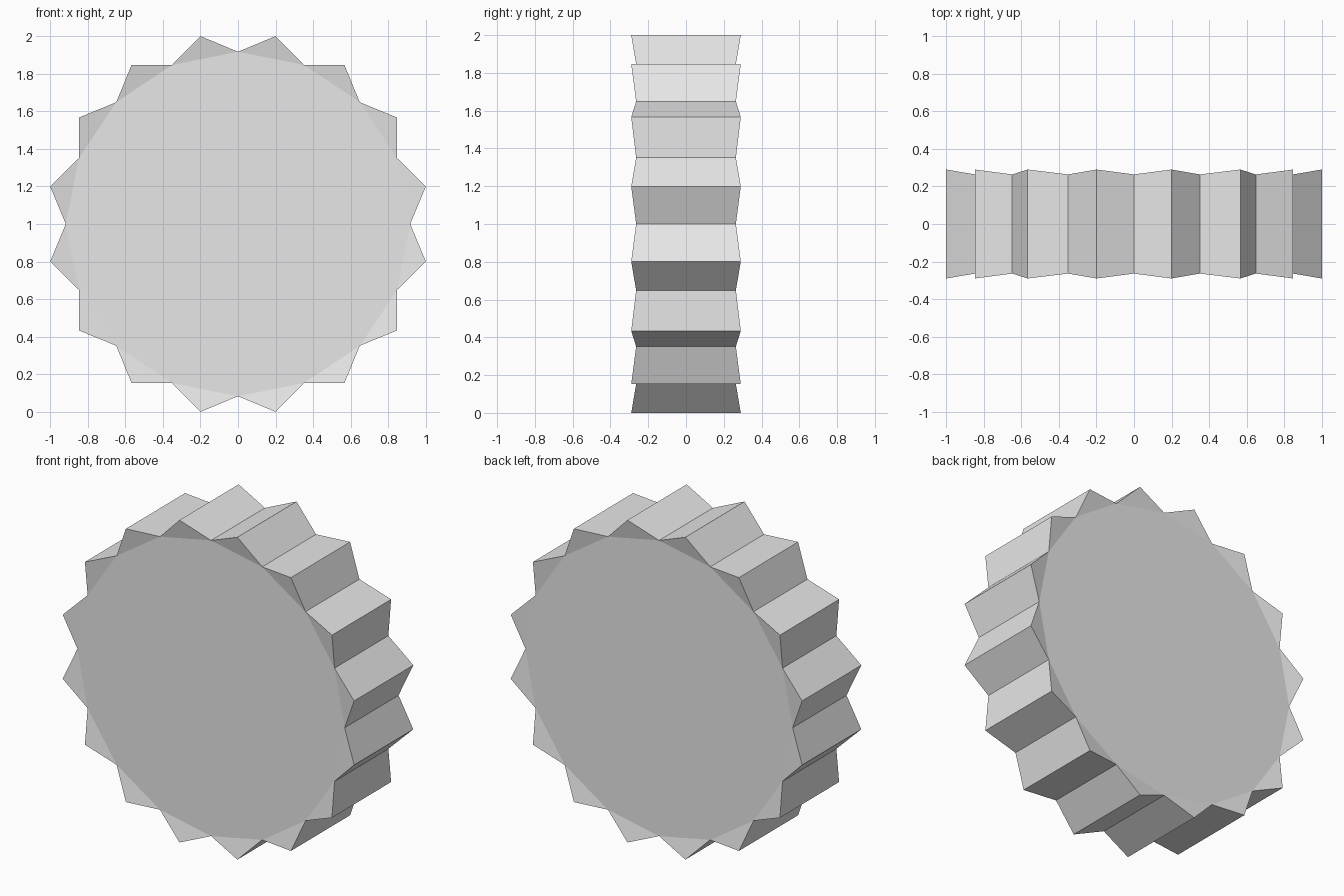
import bpy, bmesh
from math import sin, cos, pi

cube = bpy.data.objects.get("Cube")
if cube:
    bpy.data.objects.remove(cube, do_unlink=True)

TEETH = 16
TIP_RADIUS = 1 / cos(pi / TEETH)
VALLEY_RADIUS = 0.917
TIP_DEPTH = 0.29       # half thickness at the tooth tips
VALLEY_DEPTH = 0.264   # half thickness of the central disc

grey = bpy.data.materials.new("light grey")
grey.use_nodes = True
colour = (0.8, 0.8, 0.8, 1)
grey.diffuse_color = colour
grey.node_tree.nodes["Principled BSDF"].inputs["Base Color"].default_value = colour

bm = bmesh.new()


def ring(radius, y, offset):
    """Points around the wheel axis, starting at the top."""
    angles = [2 * pi * (i + offset) / TEETH for i in range(TEETH)]
    return [bm.verts.new((radius * sin(a), y, 1 + radius * cos(a))) for a in angles]


# Front and back: flat disc with flared tooth faces
sides = []
for s in (-1, 1):
    valleys = ring(VALLEY_RADIUS, s * VALLEY_DEPTH, 0)
    tips = ring(TIP_RADIUS, s * TIP_DEPTH, 0.5)
    bm.faces.new(valleys)
    for i in range(TEETH):
        bm.faces.new((valleys[i], tips[i], valleys[(i + 1) % TEETH]))
    sides.append([v for pair in zip(valleys, tips) for v in pair])

# Rim: zigzag of tooth flanks joining the two sides
front, back = sides
for i in range(len(front)):
    j = (i + 1) % len(front)
    bm.faces.new((front[i], front[j], back[j], back[i]))

bmesh.ops.recalc_face_normals(bm, faces=bm.faces)
mesh = bpy.data.meshes.new("toothed_wheel")
bm.to_mesh(mesh)
bm.free()
mesh.materials.append(grey)
wheel = bpy.data.objects.new("toothed_wheel", mesh)
bpy.context.collection.objects.link(wheel)
